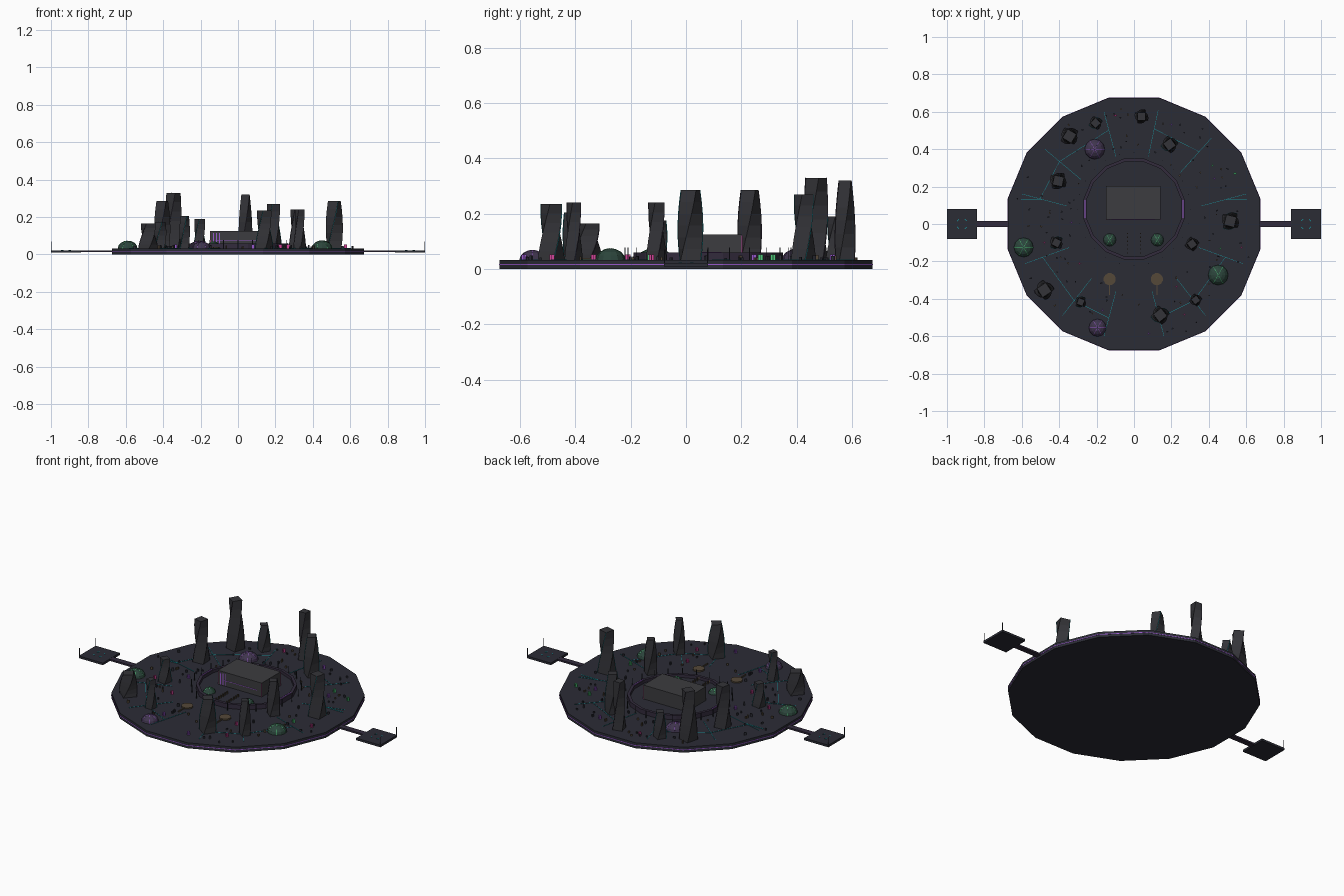
import bpy, bmesh, math, random
from math import sin, cos, pi, radians
from mathutils import Matrix, Vector

if "Cube" in bpy.data.objects:
    bpy.data.objects.remove(bpy.data.objects["Cube"])

random.seed(7)
DECK = 0.033
PLAZA = (0.0, 0.08)


def mat(name, c):
    m = bpy.data.materials.new(name)
    m.diffuse_color = (*c, 1)
    m.use_nodes = True
    m.node_tree.nodes["Principled BSDF"].inputs["Base Color"].default_value = m.diffuse_color
    return m


STEEL = mat("dark_steel", (0.024, 0.025, 0.036))
TRIMM = mat("dark_violet", (0.032, 0.024, 0.045))
STONE = mat("grey_stone", (0.045, 0.045, 0.05))
TOWER = mat("tower_grey", (0.034, 0.034, 0.04))
BRONZE = mat("bronze", (0.09, 0.065, 0.04))
CYAN = mat("cyan_glow", (0.01, 0.28, 0.32))
PINK = mat("pink_glow", (0.65, 0.06, 0.32))
PURPLE = mat("purple_glow", (0.32, 0.1, 0.62))
GREEN = mat("green_glow", (0.08, 0.6, 0.2))
DOMEG = mat("green_glass", (0.025, 0.06, 0.045))
DOMEP = mat("purple_glass", (0.05, 0.035, 0.075))


def finish(name, bm, m):
    bmesh.ops.recalc_face_normals(bm, faces=bm.faces)
    me = bpy.data.meshes.new(name)
    bm.to_mesh(me)
    bm.free()
    me.materials.append(m)
    ob = bpy.data.objects.new(name, me)
    bpy.context.collection.objects.link(ob)
    return ob


def box(bm, c, s, rot=0):
    bmesh.ops.create_cube(bm, size=1, matrix=Matrix.Translation(c) @ Matrix.Rotation(rot, 4, 'Z')
                          @ Matrix.Diagonal((*s, 1)))


def boxes(name, items, m):
    bm = bmesh.new()
    for it in items:
        box(bm, *it)
    return finish(name, bm, m)


def line(p, q, w=0.003, z=DECK, h=0.002):
    """Thin strip box between two ground points."""
    p, q = Vector(p), Vector(q)
    d, c = q - p, (p + q) / 2
    return ((c.x, c.y, z + h / 2), (d.length, w, h), math.atan2(d.y, d.x))


def polar(r, deg):
    return (r * cos(radians(deg)), r * sin(radians(deg)))


def loft(name, rings, m, closed=False):
    """Skin equal-length rings; cap the ends, or join them when closed."""
    bm = bmesh.new()
    vs = [[bm.verts.new(p) for p in r] for r in rings]
    n = len(vs[0])
    for a, b in zip(vs, vs[1:] + (vs[:1] if closed else [])):
        for i in range(n):
            bm.faces.new((a[i], a[(i + 1) % n], b[(i + 1) % n], b[i]))
    if not closed:
        bm.faces.new(vs[0])
        bm.faces.new(vs[-1])
    return finish(name, bm, m)


def ngon(r, z, n=16, c=(0, 0), off=None):
    off = pi / n if off is None else off
    return [(c[0] + r * cos(off + 2 * pi * i / n), c[1] + r * sin(off + 2 * pi * i / n), z)
            for i in range(n)]


# city platform and its side trim
loft("platform", [ngon(0.688, z) for z in (0, DECK)], STEEL)
loft("platform_trim", [ngon(r, z) for r, z in
     ((0.687, 0.015), (0.6895, 0.015), (0.6895, 0.019), (0.687, 0.019))], PURPLE, True)

# central plaza with raised rim
loft("plaza_floor", [ngon(0.262, z, c=PLAZA) for z in (0.03, 0.042)], STEEL)
loft("plaza_rim", [ngon(r, z, c=PLAZA) for r, z in
     ((0.258, 0.03), (0.275, 0.03), (0.275, 0.06), (0.258, 0.06))], TRIMM, True)
boxes("rim_lights", [((s * 0.2615, 0.08, 0.0605), (0.004, 0.095, 0.003)) for s in (-1, 1)], PURPLE)

# central hall with light strips
boxes("central_hall", [((-0.004, 0.113, 0.082), (0.29, 0.18, 0.086))], STONE)
boxes("hall_strips", [((x, 0.0225, 0.08), (0.005, 0.003, 0.07)) for x in (-0.13, -0.115, -0.1)]
      + [((-0.004, 0.0225, 0.075), (0.23, 0.002, 0.003))], PURPLE)
boxes("hall_edge_trim", [((x, y, 0.08), (0.003, 0.003, 0.084))
      for x in (-0.148, 0.14) for y in (0.024, 0.202)], PINK)

# plaza walkway lamps
boxes("walkway_lamps", [((s * 0.035, -0.05 - 0.021 * i, 0.05), (0.006, 0.006, 0.018))
      for s in (-1, 1) for i in range(7)], BRONZE)

# twisted towers: x, y, height, base radius
TOWERS = [(-0.345, 0.47, 0.33, 0.047), (-0.205, 0.54, 0.19, 0.034), (0.04, 0.575, 0.32, 0.037),
          (0.19, 0.425, 0.27, 0.042), (-0.405, 0.23, 0.285, 0.045), (-0.415, -0.10, 0.175, 0.035),
          (0.31, -0.107, 0.24, 0.035), (0.515, 0.016, 0.285, 0.048), (-0.48, -0.353, 0.165, 0.049),
          (-0.285, -0.417, 0.205, 0.03), (0.33, -0.406, 0.24, 0.031), (0.14, -0.487, 0.235, 0.046)]
for k, (x, y, top, r) in enumerate(TOWERS):
    start, n = random.uniform(0, pi / 2), 6
    rings = []
    for i in range(n + 1):
        t = i / n
        rings.append(ngon(r * (1.08 - 0.25 * t), DECK - 0.003 + (top - DECK + 0.003) * t, 4,
                          (x, y), start + t * radians(75)))
    loft(f"tower_{k + 1}", rings, TOWER)
    # corner light lines following the twist
    bm = bmesh.new()
    for j in (0, 2):
        for a, b in zip(rings, rings[1:]):
            a, b = Vector(a[j]), Vector(b[j])
            q = (b - a).to_track_quat('Z', 'Y').to_matrix().to_4x4()
            bmesh.ops.create_cube(bm, size=1, matrix=Matrix.Translation((a + b) / 2) @ q
                                  @ Matrix.Diagonal((0.002, 0.002, (b - a).length, 1)))
    finish(f"tower_{k + 1}_lights", bm, CYAN if k % 2 else TRIMM)

# garden domes with glowing ribs: x, y, radius, height
DOMES = [(-0.59, -0.125, 0.052, 0.04, 1), (-0.21, 0.40, 0.054, 0.04, 0), (0.45, -0.273, 0.054, 0.042, 1),
         (-0.195, -0.555, 0.047, 0.036, 0), (-0.13, -0.085, 0.036, 0.036, 1), (0.125, -0.085, 0.036, 0.036, 1)]
for k, (x, y, r, h, g) in enumerate(DOMES):
    steps = [radians(a) for a in (0, 22, 45, 67, 86)]
    loft(f"dome_{k + 1}", [ngon(r * cos(a), DECK + h * sin(a), 12, (x, y), 0) for a in steps],
         DOMEG if g else DOMEP)
    bm = bmesh.new()
    for j in range(0, 12, 2):
        u = 2 * pi * j / 12
        for a, b in zip(steps, steps[1:]):
            p, q = [Vector((x + r * cos(t) * cos(u), y + r * cos(t) * sin(u), DECK + h * sin(t)))
                    for t in (a, b)]
            bmesh.ops.create_cube(bm, size=1, matrix=Matrix.Translation((p + q) / 2)
                                  @ (q - p).to_track_quat('Z', 'Y').to_matrix().to_4x4()
                                  @ Matrix.Diagonal((0.0015, 0.0015, (q - p).length, 1)))
    finish(f"dome_{k + 1}_ribs", bm, GREEN if g else PURPLE)

# bronze round terraces with stems
for name, x in (("terrace_left", -0.13), ("terrace_right", 0.122)):
    loft(name, [ngon(0.033, z, 12, (x, -0.295)) for z in (DECK - 0.002, 0.041)], BRONZE)
    boxes(name + "_path", [((x, -0.35, 0.036), (0.005, 0.06, 0.008))], BRONZE)

# glowing sign cubes made of crossed panels
SIGNS = {"pink": (PINK, [(-0.1, 0.58), (0.225, -0.335), (0.268, -0.485), (0.575, -0.125),
                         (-0.29, -0.21), (-0.48, -0.10)]),
         "purple": (PURPLE, [(0.08, -0.585), (0.43, 0.245), (0.2, 0.53), (-0.17, -0.46), (-0.335, 0.01)]),
         "green": (GREEN, [(0.42, 0.315), (0.54, 0.27), (0.46, -0.13)])}
for name, (m, pts) in SIGNS.items():
    boxes(f"{name}_signs", [((x, y, DECK + 0.01), s) for x, y in pts
                            for s in ((0.018, 0.003, 0.02), (0.003, 0.018, 0.02))], m)

# street lines dividing the deck into districts
streets = []
for a in (15, 48, 78, 105, 140, 165, 200, 232, 255, 285, 308, 340):
    streets.append(line(polar(0.37, a), polar(0.62, a), 0.002))
for a, b in ((48, 78), (105, 140), (140, 165), (200, 232), (232, 255), (285, 308), (308, 340)):
    streets.append(line(polar(0.52, a), polar(0.52, b), 0.002))
streets += [((s * 0.55, 0.13, DECK + 0.001), (0.11, 0.004, 0.003)) for s in (-1, 1)]
boxes("street_lines", streets, CYAN)

# lamp posts, kiosks and pedestrians scattered over the deck
posts, kiosks = [], []
for i in range(24):
    x, y = polar(0.3, 15 * i)
    posts.append(((x, y + 0.08, DECK + 0.022), (0.003, 0.003, 0.045)))
while len(kiosks) < 90:
    x, y = polar(random.uniform(0.34, 0.64), random.uniform(0, 360))
    if math.hypot(x, y - 0.08) < 0.3 or any(math.hypot(x - t[0], y - t[1]) < 0.06 for t in TOWERS + DOMES):
        continue
    h = random.uniform(0.008, 0.018)
    kiosks.append(((x, y, DECK + h / 2), (random.uniform(0.006, 0.014), 0.007, h), random.random() * pi))
boxes("lamp_posts", posts, STEEL)
boxes("kiosks", kiosks[:60], STEEL)
boxes("bronze_kiosks", kiosks[60:], BRONZE)

# landing pads on bridges at both sides
for s, side in ((-1, "left"), (1, "right")):
    boxes(f"{side}_bridge", [((s * 0.755, 0, 0.017), (0.19, 0.034, 0.01))], TRIMM)
    boxes(f"{side}_landing_pad", [((s * 0.92, 0, 0.016), (0.16, 0.16, 0.013))], STEEL)
    boxes(f"{side}_pad_marks", [line((s * 0.92 + 0.03 * cos(a - 0.25), 0.03 * sin(a - 0.25)),
                                     (s * 0.92 + 0.03 * cos(a + 0.25), 0.03 * sin(a + 0.25)), 0.004, 0.0225)
                                for a in [pi / 4 + pi / 2 * i for i in range(4)]], CYAN)
    boxes(f"{side}_pad_posts", [((s * 0.9975, t * 0.0775, 0.045), (0.003, 0.003, 0.05))
                                for t in (-1, 1)], STEEL)
